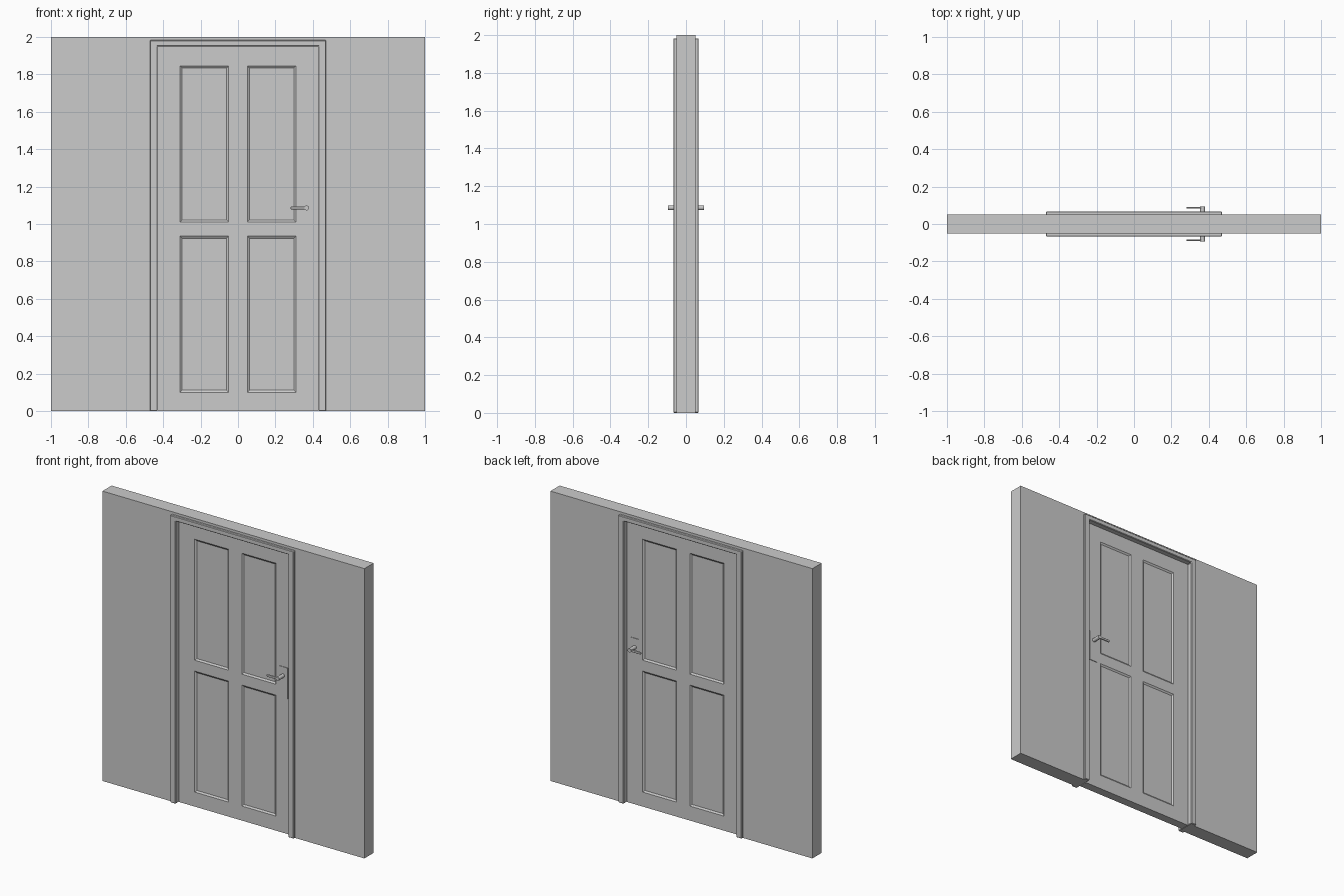
import bpy, bmesh, math
from mathutils import Matrix, Vector

if "Cube" in bpy.data.objects:
    bpy.data.objects.remove(bpy.data.objects["Cube"])


def finish(name, bm):
    bmesh.ops.recalc_face_normals(bm, faces=bm.faces)
    me = bpy.data.meshes.new(name)
    bm.to_mesh(me)
    bm.free()
    ob = bpy.data.objects.new(name, me)
    bpy.context.collection.objects.link(ob)
    return ob


def prism(name, outline, y0, y1):
    """Extrude an x-z outline from y0 to y1."""
    bm = bmesh.new()
    face = bm.faces.new([bm.verts.new((x, y0, z)) for x, z in outline])
    ext = bmesh.ops.extrude_face_region(bm, geom=[face])["geom"]
    verts = [v for v in ext if isinstance(v, bmesh.types.BMVert)]
    bmesh.ops.translate(bm, verts=verts, vec=(0, y1 - y0, 0))
    return finish(name, bm)


def arch(xo, zo, xi, zi):
    """Upside-down U outline, open at the floor."""
    return [(-xo, 0), (-xi, 0), (-xi, zi), (xi, zi),
            (xi, 0), (xo, 0), (xo, zo), (-xo, zo)]


def bevel(ob, width, segments=1):
    m = ob.modifiers.new("bevel", "BEVEL")
    m.width, m.segments, m.limit_method = width, segments, "ANGLE"


def mirror_y(ob):
    m = ob.modifiers.new("mirror", "MIRROR")
    m.use_axis = (False, True, False)


# wall with door opening, and the door frame standing proud of it
prism("wall", arch(1.0, 2.0, 0.45, 1.965), -0.05, 0.05)
frame = prism("door_frame", arch(0.471, 1.983, 0.43, 1.95), -0.067, 0.067)
bevel(frame, 0.004)

# door leaf: both faces gridded, four panels sunk with sloped edges
XS = [-0.43, -0.31, -0.05, 0.05, 0.31, 0.43]
ZS = [0.0, 0.10, 0.935, 1.01, 1.845, 1.95]
bm = bmesh.new()
panels = []
for side in (-1, 1):
    grid = [[bm.verts.new((x, side * 0.03, z)) for z in ZS] for x in XS]
    for i in range(5):
        for j in range(5):
            quad = [grid[i][j], grid[i + 1][j], grid[i + 1][j + 1], grid[i][j + 1]]
            f = bm.faces.new(quad if side < 0 else quad[::-1])
            if i in (1, 3) and j in (1, 3):
                panels.append(f)
bm.normal_update()
bmesh.ops.bridge_loops(bm, edges=[e for e in bm.edges if e.is_boundary])
bm.normal_update()
bmesh.ops.inset_individual(bm, faces=panels, thickness=0.016, depth=-0.008)
finish("door_leaf", bm)

# handle back plates
plate = prism("handle_plate", [(0.34, 0.932), (0.402, 0.932), (0.402, 1.147), (0.34, 1.147)],
              -0.034, -0.029)
mirror_y(plate)

# handle spindles
HX, HZ = 0.367, 1.086
bm = bmesh.new()
bmesh.ops.create_cone(bm, cap_ends=True, segments=24, radius1=0.013, radius2=0.013, depth=0.062,
                      matrix=Matrix.Translation(Vector((HX, -0.063, HZ)))
                      @ Matrix.Rotation(math.pi / 2, 4, "X"))
spindle = finish("handle_spindle", bm)
for p in spindle.data.polygons:
    p.use_smooth = len(p.vertices) == 4
for e in spindle.data.edges:
    a, b = (spindle.data.vertices[i].co for i in e.vertices)
    e.use_edge_sharp = abs(a.y - b.y) < 1e-5
mirror_y(spindle)

# flat levers with a rounded tip
R = 0.008
outline = [(HX, HZ + R)]
for k in range(9):
    a = math.pi / 2 + math.pi * k / 8
    outline.append((0.288 + R * math.cos(a), HZ + R * math.sin(a)))
outline.append((HX, HZ - R))
lever = prism("handle_lever", outline, -0.091, -0.082)
bevel(lever, 0.002)
mirror_y(lever)
